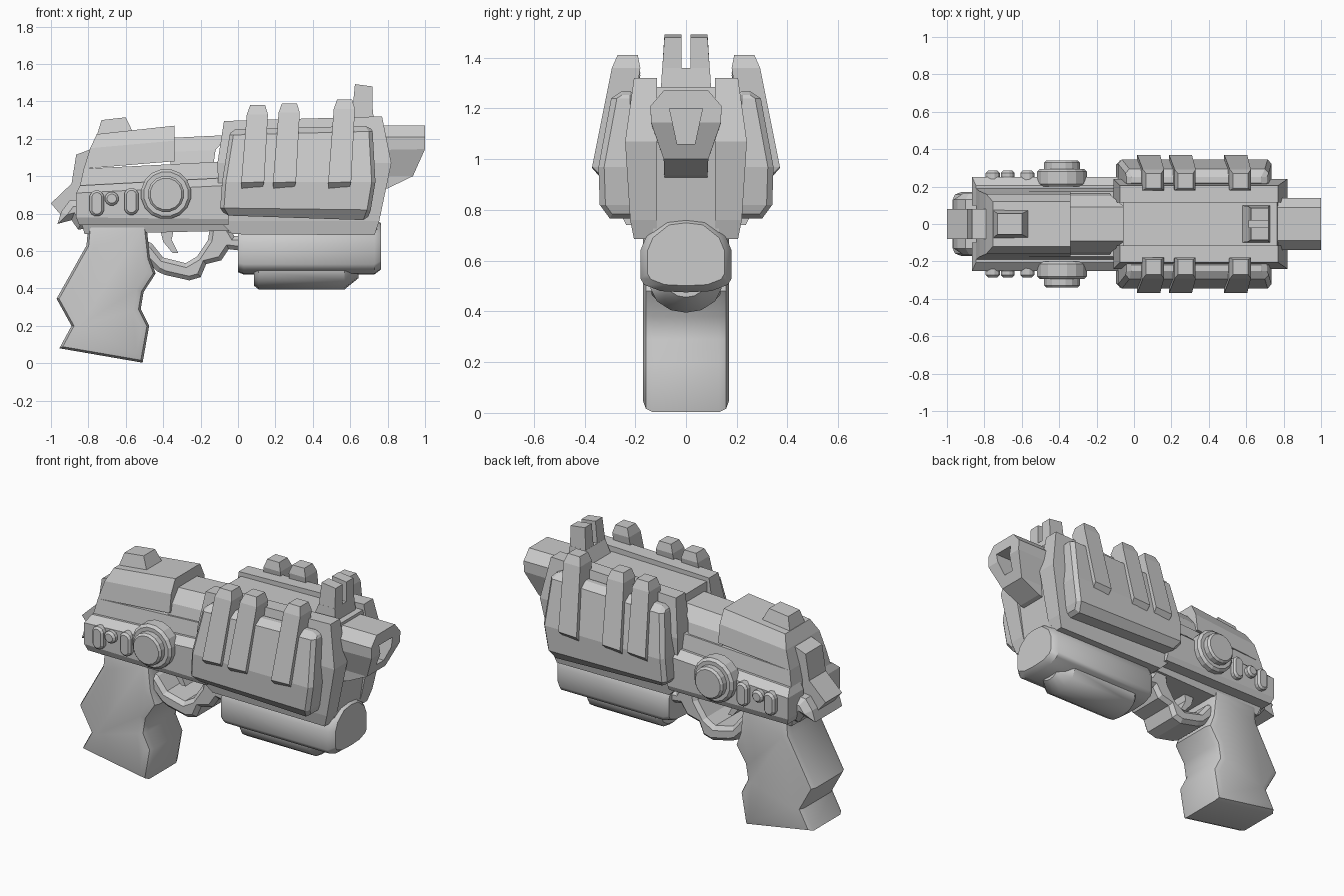
import bpy, bmesh, math

if "Cube" in bpy.data.objects:
    bpy.data.objects.remove(bpy.data.objects["Cube"])


def finish(name, bm, mirror=False, bevel=0.0, smooth=False):
    bmesh.ops.recalc_face_normals(bm, faces=bm.faces[:])
    me = bpy.data.meshes.new(name)
    bm.to_mesh(me)
    bm.free()
    ob = bpy.data.objects.new(name, me)
    bpy.context.collection.objects.link(ob)
    if bevel:
        m = ob.modifiers.new("Bevel", 'BEVEL')
        m.width, m.segments = bevel, 1
        m.limit_method, m.angle_limit = 'ANGLE', math.radians(50)
    if mirror:
        m = ob.modifiers.new("Mirror", 'MIRROR')
        m.use_axis = (False, True, False)
    if smooth:
        bpy.ops.object.select_all(action='DESELECT')
        bpy.context.view_layer.objects.active = ob
        ob.select_set(True)
        bpy.ops.object.shade_smooth_by_angle(angle=math.radians(40))
    return ob


def stack(name, rows, **kw):
    """Loft four-sided rings upward; row = (x0, z0, x1, z1, y0, y1), or one half width."""
    bm = bmesh.new()
    rings = []
    for r in rows:
        x0, z0, x1, z1 = r[:4]
        y0, y1 = (r[4], r[5]) if len(r) == 6 else (-r[4], r[4])
        rings.append([bm.verts.new(p) for p in
                      ((x0, y0, z0), (x1, y0, z1), (x1, y1, z1), (x0, y1, z0))])
    for a, b in zip(rings, rings[1:]):
        for i in range(4):
            j = (i + 1) % 4
            bm.faces.new((a[i], a[j], b[j], b[i]))
    bm.faces.new(rings[0])
    bm.faces.new(rings[-1])
    return finish(name, bm, **kw)


def prism(name, pts, y0, y1, edge=0.0, segments=1, **kw):
    """Extrude an x/z outline from y0 to y1 and chamfer the rims."""
    bm = bmesh.new()
    a = [bm.verts.new((x, y0, z)) for x, z in pts]
    b = [bm.verts.new((x, y1, z)) for x, z in pts]
    bm.faces.new(a)
    bm.faces.new(b)
    for i in range(len(pts)):
        j = (i + 1) % len(pts)
        bm.faces.new((a[i], a[j], b[j], b[i]))
    bmesh.ops.recalc_face_normals(bm, faces=bm.faces[:])
    if edge:
        rims = [e for e in bm.edges if abs(e.verts[0].co.y - e.verts[1].co.y) < 1e-5]
        bmesh.ops.bevel(bm, geom=rims, offset=edge, segments=segments,
                        profile=0.5, affect='EDGES')
    return finish(name, bm, **kw)


def sections(name, half, stations, **kw):
    """Sweep a symmetric y/z section along x; station = (x, scale, centre z)."""
    bm = bmesh.new()
    loop = half + [(-y, z) for y, z in reversed(half) if y > 0]
    rings = [[bm.verts.new((x, y * s, zc + (z - zc) * s)) for y, z in loop]
             for x, s, zc in stations]
    n = len(loop)
    for a, b in zip(rings, rings[1:]):
        for i in range(n):
            bm.faces.new((a[i], a[(i + 1) % n], b[(i + 1) % n], b[i]))
    bm.faces.new(rings[0])
    bm.faces.new(rings[-1])
    return finish(name, bm, **kw)


def oval(cx, cz, w, h, n):
    """Circle stretched into a pill shape of full width w and height h."""
    r, s = w / 2, (h - w) / 2
    out = []
    for i in range(n):
        t = 2 * math.pi * (i + 0.5) / n
        out.append((cx + r * math.cos(t), cz + r * math.sin(t) + math.copysign(s, math.sin(t))))
    return out


# Receiver
stack("receiver", [(-.84, .74, -.05, .74, .2), (-.845, .95, -.05, .99, .19),
                   (-.825, 1.04, -.05, 1.08, .175)])
stack("receiver_top", [(-.825, 1.04, -.34, 1.08, .175), (-.79, 1.15, -.34, 1.19, .16),
                       (-.755, 1.225, -.34, 1.27, .12)])
stack("receiver_bridge", [(-.36, 1.06, -.13, 1.07, .165), (-.36, 1.13, -.12, 1.14, .15),
                          (-.36, 1.205, -.05, 1.22, .09)])
stack("receiver_side", [(-.85, .74, -.05, .74, .1, .235), (-.865, .78, -.05, .77, .1, .25),
                        (-.865, .91, -.07, .95, .1, .25), (-.845, .95, -.1, .99, .1, .205)], mirror=True)
stack("frame_rail", [(-.82, .69, .02, .71, .15), (-.84, .76, .02, .76, .17)])
stack("rear_sight", [(-.76, 1.2, -.555, 1.22, .08), (-.73, 1.3, -.60, 1.315, .055)])

# Hammer and tang
prism("hammer", [(-.76, 1.155), (-.865, 1.115), (-.89, .96), (-1.0, .855), (-.945, .79),
                 (-.80, .79)], -.08, .08)
prism("tang", [(-.80, .88), (-.90, .87), (-.945, .81), (-.965, .745), (-.89, .765),
               (-.855, .715), (-.80, .72)], -.165, .165, edge=.035)

# Dial and buttons on both sides
prism("dial_base", oval(-.385, .905, .27, .27, 16), .2, .295, edge=.015, mirror=True)
prism("dial_cap", oval(-.385, .905, .195, .195, 16), .25, .34, edge=.012, mirror=True)
for i, (x, z, w, h) in enumerate([(-.755, .855, .078, .14), (-.675, .88, .075, .075),
                                  (-.57, .865, .078, .145)]):
    prism(f"button_{i + 1}", oval(x, z, w, h, 12), .2, .285, edge=.012, mirror=True)

# Front housing
stack("core", [(-.05, .7, .74, .7, .13), (-.06, 1.07, .795, 1.07, .13), (-.06, 1.27, .765, 1.285, .13)])
stack("side_slab", [(-.03, .69, .73, .685, .115, .205), (-.1, .76, .755, .76, .115, .22),
                    (-.11, 1.07, .82, 1.07, .115, .24), (-.075, 1.295, .77, 1.32, .115, .205)],
      mirror=True)
stack("side_cover", [(-.07, .79, .69, .765, .2, .3), (-.095, .83, .71, .82, .2, .34),
                     (-.085, .97, .735, .97, .2, .345), (-.045, 1.22, .72, 1.24, .2, .295),
                     (-.035, 1.25, .70, 1.27, .2, .25)], mirror=True, bevel=.02)

# Three raised ribs per side
for i, (x, top) in enumerate([(.02, 1.38), (.19, 1.39), (.485, 1.41)]):
    stack(f"rib_{i + 1}", [(x, .925, x + .11, .935, .24, .335), (x - .003, .965, x + .12, .97, .24, .37),
                           (x + .027, top - .05, x + .14, top - .05, .18, .292),
                           (x + .045, top, x + .125, top, .19, .27)], mirror=True)

# Muzzle with tapered bore
muzzle = stack("muzzle", [(.74, .92, .80, .935, .085), (.74, 1.0, .935, 1.0, .088),
                          (.74, 1.14, 1.0, 1.145, .138), (.74, 1.21, 1.0, 1.21, .14),
                          (.74, 1.27, 1.0, 1.27, .088)])
bore = stack("bore_cutter", [(.84, 1.06, 1.1, 1.06, .035), (.84, 1.2, 1.1, 1.2, .065)])
bore.hide_render = True
bore.hide_set(True)
cut = muzzle.modifiers.new("Bore", 'BOOLEAN')
cut.operation, cut.object, cut.solver = 'DIFFERENCE', bore, 'EXACT'

# Split front sight
stack("front_sight_base", [(.57, 1.26, .73, 1.26, .1), (.612, 1.36, .72, 1.36, .094)])
stack("front_sight_post", [(.612, 1.35, .72, 1.35, .018, .094), (.625, 1.492, .72, 1.48, .018, .085)],
      mirror=True)

# Under-barrel body and half-round tube
sections("under_body", [(0, .475), (.1, .48), (.165, .505), (.18, .53), (.18, .64), (.155, .7),
                        (.08, .76), (0, .77)],
         [(0, .92, .62), (.03, 1, .62), (.73, 1, .62), (.765, .84, .64)], smooth=True)
sections("under_tube", [(0, .395), (.06, .405), (.115, .44), (.14, .49), (.14, .54), (0, .54)],
         [(.085, .85, .53), (.11, 1, .53), (.57, 1, .53), (.645, .55, .53)], smooth=True)

# Grip, trigger guard and trigger
prism("grip", [(-.80, .74), (-.81, .63), (-.97, .345), (-.89, .20), (-.955, .08), (-.51, .003),
               (-.475, .2), (-.52, .29), (-.505, .38), (-.44, .48), (-.47, .56), (-.49, .74)],
      -.17, .17, edge=.04, segments=2, smooth=True)
prism("trigger_guard", [(-.50, .56), (-.43, .49), (-.39, .472), (-.26, .443), (-.20, .46),
                        (-.17, .53), (-.09, .55), (-.05, .61), (.03, .60), (.03, .68), (-.02, .68),
                        (-.05, .73), (-.15, .73), (-.16, .66), (-.22, .57), (-.28, .535),
                        (-.40, .565), (-.46, .64), (-.50, .66)], -.135, .135, edge=.022)
prism("trigger", [(-.42, .73), (-.34, .73), (-.355, .66), (-.32, .59), (-.35, .59), (-.40, .65)],
      -.05, .05)
